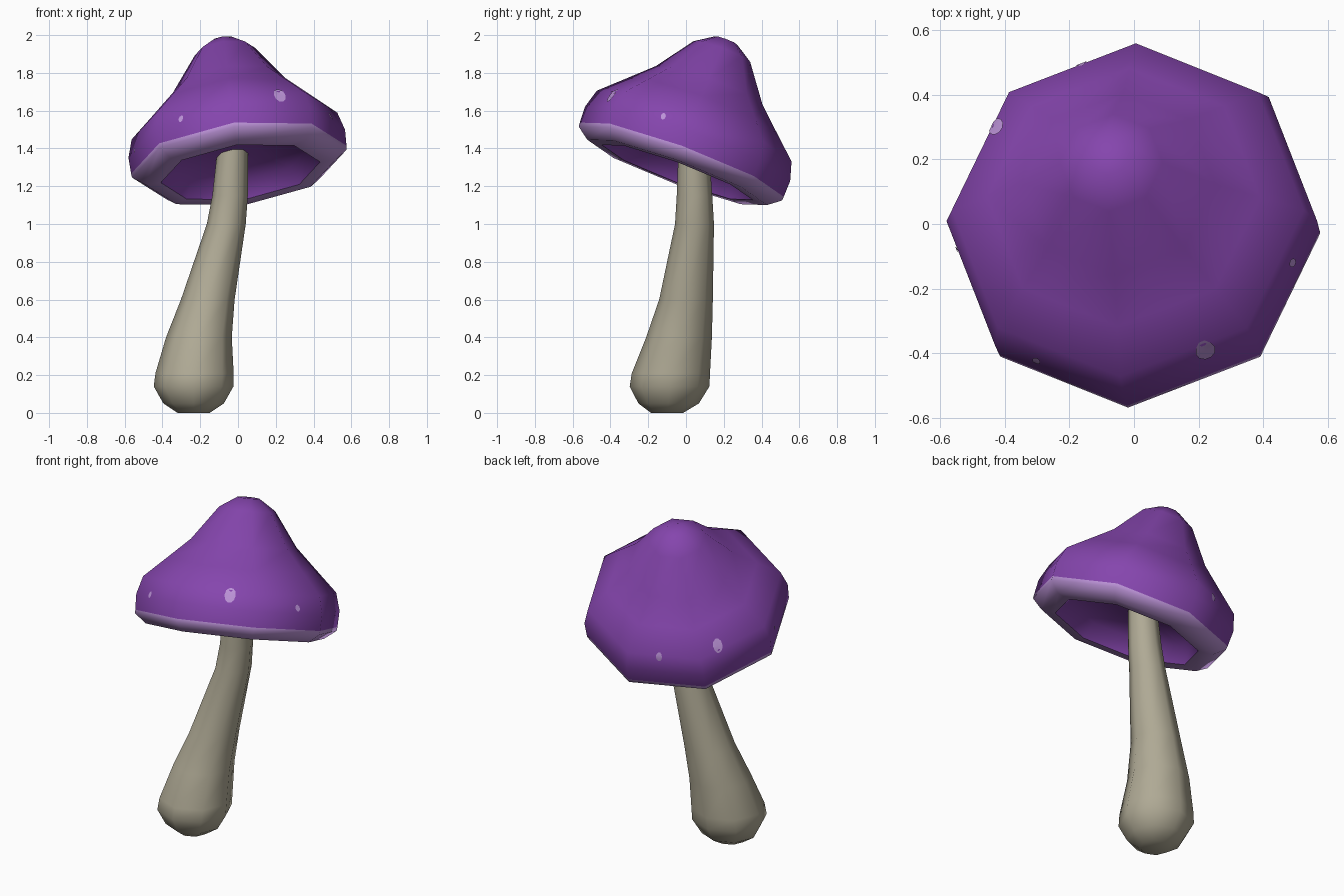
import bpy, bmesh, math
from mathutils import Vector
from mathutils.bvhtree import BVHTree

if "Cube" in bpy.data.objects:
    bpy.data.objects.remove(bpy.data.objects["Cube"])


def material(name, rgb):
    m = bpy.data.materials.new(name)
    m.diffuse_color = (*rgb, 1)
    m.use_nodes = True
    m.node_tree.nodes["Principled BSDF"].inputs["Base Color"].default_value = m.diffuse_color
    return m


PURPLE = material("cap purple", (0.235, 0.06, 0.42))
LILAC = material("pale lilac", (0.50, 0.29, 0.68))
CREAM = material("stem cream", (0.43, 0.40, 0.30))


def finish(bm, name, mats, angle=50):
    me = bpy.data.meshes.new(name)
    bm.to_mesh(me)
    ob = bpy.data.objects.new(name, me)
    bpy.context.collection.objects.link(ob)
    for m in mats:
        me.materials.append(m)
    for p in me.polygons:
        p.use_smooth = True
    me.set_sharp_from_angle(angle=math.radians(angle))
    return ob


def loft(bm, rings, u, v, n=8):
    """Join rings of (centre, radius) into a closed skin; returns faces per band."""
    loops = [[bm.verts.new(c + (u * math.cos(a) + v * math.sin(a)) * r)
              for a in (2 * math.pi * i / n for i in range(n))] for c, r in rings]
    bands = []
    for lo, hi in zip(loops, loops[1:]):
        bands.append([bm.faces.new((lo[i], lo[(i + 1) % n], hi[(i + 1) % n], hi[i]))
                      for i in range(n)])
    bm.faces.new(loops[0][::-1])
    bm.faces.new(loops[-1])
    return bands


# Stem: leaning, tapered, bulbous foot
stem = [(-.235, -.10, 0, .085), (-.235, -.092, .05, .16), (-.235, -.087, .14, .211),
        (-.23, -.08, .21, .207), (-.207, -.037, .40, .174), (-.16, .0, .60, .142),
        (-.062, .045, 1.0, .103), (-.042, .045, 1.15, .094), (-.025, .04, 1.45, .078)]
bm = bmesh.new()
loft(bm, [(Vector(s[:3]), s[3]) for s in stem], Vector((1, 0, 0)), Vector((0, 1, 0)))
finish(bm, "stem", [CREAM], 75)

# Cap: octagonal profile (radius, height) around a tilted axis
axis = Vector((-.13, .37, 1)).normalized()
u = Vector((1, 0, .13)).normalized()
v = axis.cross(u)
base = Vector((.007, -.03, 1.32))
profile = [(.10, .07), (.375, .04), (.425, -.05), (.507, -.05), (.573, 0), (.575, .022),
           (.578, .113), (.549, .213), (.425, .328), (.30, .445), (.16, .637), (.063, .70)]
bm = bmesh.new()
bands = loft(bm, [(base + axis * t, r) for r, t in profile], u, v)
for band in bands[2:5]:          # pale rim band
    for f in band:
        f.material_index = 1
bm.normal_update()
tree = BVHTree.FromBMesh(bm)
finish(bm, "cap", [PURPLE, LILAC], 60)

# Spots: thin patches draped on the cap (position, half width, half height)
spots = [((.22, -.39, 1.68), .032, .044), ((-.30, -.42, 1.555), .013, .019),
         ((.49, -.12, 1.57), .014, .02), ((-.44, .31, 1.40), .028, .042),
         ((-.55, -.08, 1.39), .009, .012), ((-.18, .54, 1.32), .018, .026)]
bm = bmesh.new()
for p, w, h in spots:
    c, nrm, _, _ = tree.find_nearest(Vector(p))
    side = Vector((0, 0, 1)).cross(nrm).normalized()
    up = nrm.cross(side)

    def drape(a, k):
        q = c + side * (w * k * math.cos(a)) + up * (h * k * math.sin(a))
        hit, hn, _, _ = tree.ray_cast(q + nrm * .15, -nrm)
        return bm.verts.new((hit if hit else q) + nrm * .004)

    mid = drape(0, 0)
    ring = [drape(2 * math.pi * i / 10, 1) for i in range(10)]
    for i in range(10):
        bm.faces.new((mid, ring[i], ring[(i + 1) % 10]))
finish(bm, "cap_spots", [LILAC])
